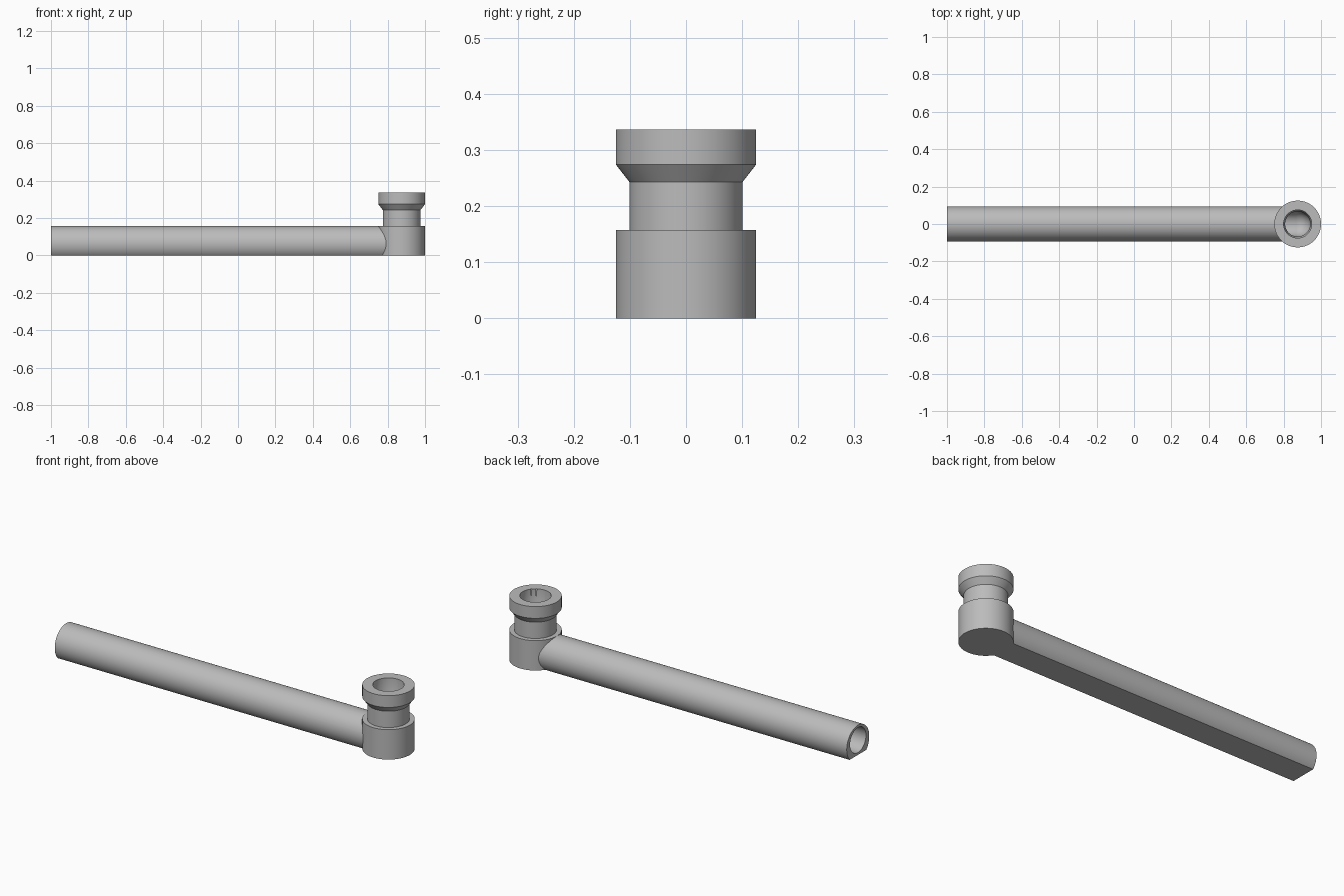
import bpy, bmesh
from math import pi, sin, cos
from mathutils import Matrix, Vector

cube = bpy.data.objects.get("Cube")
if cube:
    bpy.data.objects.remove(cube, do_unlink=True)

SEGMENTS = 96
SOCKET_X = 0.875

grey = bpy.data.materials.new("plain grey")
grey.use_nodes = True
colour = (0.5, 0.5, 0.5, 1)
grey.diffuse_color = colour
grey.node_tree.nodes["Principled BSDF"].inputs["Base Color"].default_value = colour


def make_object(name, bm):
    bmesh.ops.recalc_face_normals(bm, faces=bm.faces[:])
    mesh = bpy.data.meshes.new(name)
    bm.to_mesh(mesh)
    bm.free()
    mesh.materials.append(grey)
    obj = bpy.data.objects.new(name, mesh)
    bpy.context.collection.objects.link(obj)
    return obj


def lathe(name, profile):
    """Spin (radius, height) points, from axis to axis, round the socket axis."""
    bm = bmesh.new()
    verts = [bm.verts.new((r, 0, z)) for r, z in profile]
    edges = [bm.edges.new(pair) for pair in zip(verts, verts[1:])]
    bmesh.ops.spin(bm, geom=verts + edges, cent=(0, 0, 0), axis=(0, 0, 1),
                   angle=2 * pi, steps=SEGMENTS, use_duplicate=False)
    bmesh.ops.remove_doubles(bm, verts=bm.verts[:], dist=1e-5)
    bmesh.ops.translate(bm, verts=bm.verts[:], vec=(SOCKET_X, 0, 0))
    return make_object(name, bm)


def rod(name, radius, z, x0, x1, flat=False):
    """Cylinder along x, optionally cut flat at the ground."""
    bm = bmesh.new()
    place = Matrix.Translation(((x0 + x1) / 2, 0, z)) @ Matrix.Rotation(pi / 2, 4, "Y")
    bmesh.ops.create_cone(bm, cap_ends=True, segments=SEGMENTS, radius1=radius,
                          radius2=radius, depth=x1 - x0, matrix=place)
    if flat:
        cut = bmesh.ops.bisect_plane(bm, geom=bm.verts[:] + bm.edges[:] + bm.faces[:],
                                     plane_co=Vector(), plane_no=(0, 0, 1), clear_inner=True)
        edges = [e for e in cut["geom_cut"] if isinstance(e, bmesh.types.BMEdge)]
        bmesh.ops.edgeloop_fill(bm, edges=edges)
    return make_object(name, bm)


def combine(target, other, operation):
    mod = target.modifiers.new(operation.lower(), "BOOLEAN")
    mod.operation, mod.solver, mod.object = operation, "EXACT", other
    other.hide_render = True
    bpy.context.view_layer.objects.active = target
    bpy.ops.object.modifier_apply(modifier=mod.name)
    bpy.data.objects.remove(other, do_unlink=True)


# Upright socket: base, neck, flared collar
pipe = lathe("elbow_pipe", [(0, 0), (0.125, 0), (0.125, 0.157), (0.101, 0.157),
                            (0.101, 0.243), (0.125, 0.274), (0.125, 0.336), (0, 0.336)])

# Long flat-bottomed tube
combine(pipe, rod("tube", 0.0935, 0.063, -1, SOCKET_X, flat=True), "UNION")

# Bore down the socket, ending in a rounded elbow
BORE, BORE_Z = 0.067, 0.078
elbow = [(BORE * sin(i * pi / 24), BORE_Z - BORE * cos(i * pi / 24)) for i in range(13)]
elbow[0] = (0, BORE_Z - BORE)
combine(pipe, lathe("socket_bore", elbow + [(BORE, 0.243), (0.075, 0.274),
                                            (0.075, 0.4), (0, 0.4)]), "DIFFERENCE")

# Bore along the tube
combine(pipe, rod("tube_bore", 0.066, BORE_Z, -1.1, SOCKET_X), "DIFFERENCE")

bpy.ops.object.select_all(action="DESELECT")
pipe.select_set(True)
bpy.context.view_layer.objects.active = pipe
bpy.ops.object.shade_smooth_by_angle(angle=pi / 6)
